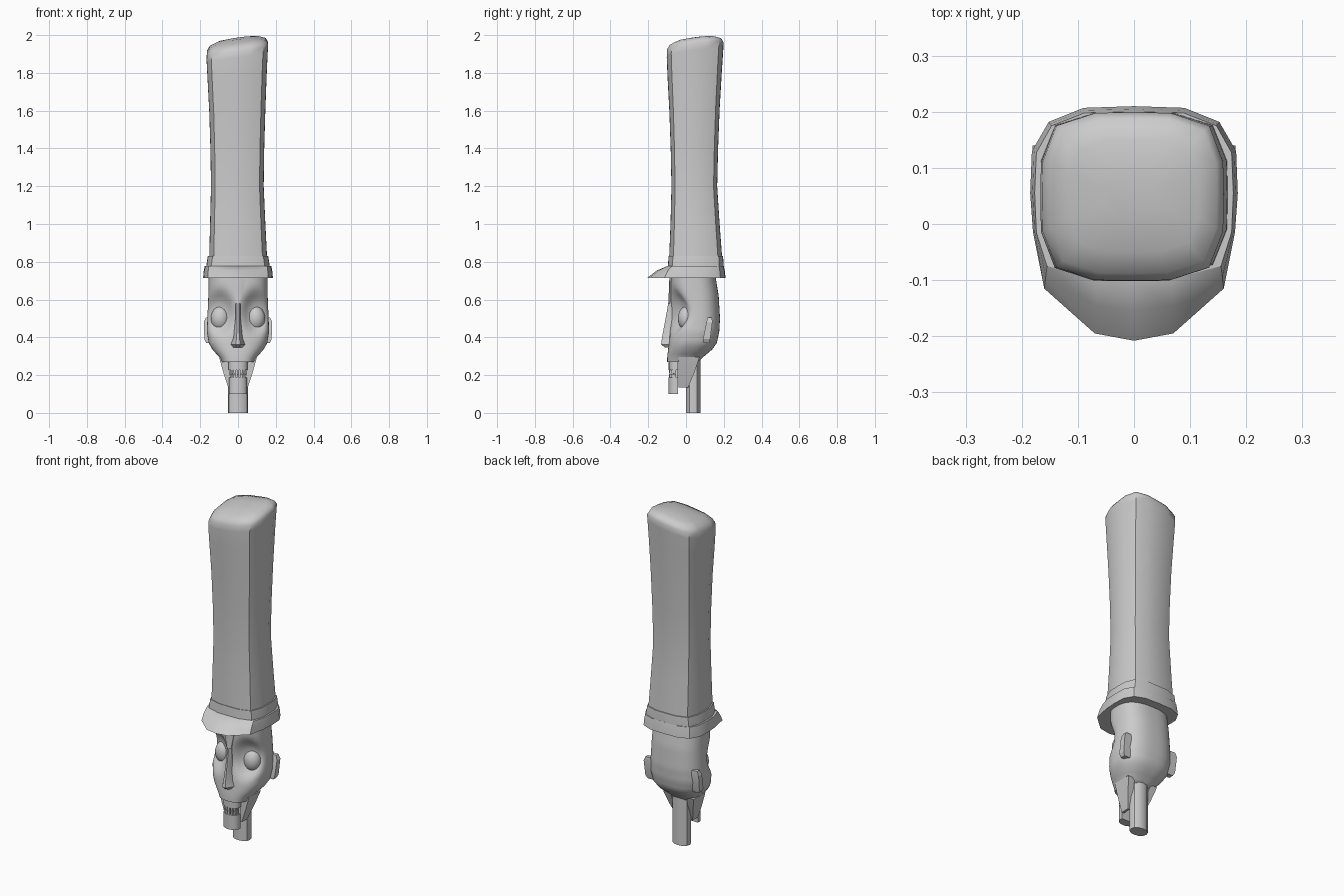
import bpy, bmesh, math

if "Cube" in bpy.data.objects:
    bpy.data.objects.remove(bpy.data.objects["Cube"])


def loft(name, rings, angle=35):
    """Skin a stack of equal-length point rings and cap both ends."""
    bm = bmesh.new()
    vs = [[bm.verts.new(p) for p in r] for r in rings]
    n = len(rings[0])
    for a, b in zip(vs, vs[1:]):
        for i in range(n):
            j = (i + 1) % n
            bm.faces.new((a[i], a[j], b[j], b[i]))
    bm.faces.new(vs[0])
    bm.faces.new(vs[-1])
    bmesh.ops.recalc_face_normals(bm, faces=bm.faces)
    me = bpy.data.meshes.new(name)
    bm.to_mesh(me)
    bm.free()
    ob = bpy.data.objects.new(name, me)
    bpy.context.collection.objects.link(ob)
    smooth(ob, angle)
    return ob


def smooth(ob, angle):
    bpy.ops.object.select_all(action='DESELECT')
    ob.select_set(True)
    bpy.context.view_layer.objects.active = ob
    bpy.ops.object.shade_smooth_by_angle(angle=math.radians(angle))


def squircle(x0, x1, y0, y1, z, n, e, tilt=(0, 0)):
    """Superellipse ring filling the given bounds, optionally tilted."""
    pts = []
    for i in range(n):
        a = 2 * math.pi * i / n
        c, s = math.cos(a), math.sin(a)
        k = (abs(c) ** e + abs(s) ** e) ** (-1 / e)
        x = (x0 + x1) / 2 + (x1 - x0) / 2 * c * k
        y = (y0 + y1) / 2 + (y1 - y0) / 2 * s * k
        pts.append((x, y, z + tilt[0] * x + tilt[1] * (y - 0.05)))
    return pts


def rect(x0, x1, y0, y1, z):
    return [(x0, y0, z), (x1, y0, z), (x1, y1, z), (x0, y1, z)]


# Tall crown with a slightly pinched waist and a slanted, domed top
crown = [(0.80, -.153, .155, -.09, .193, 0), (1.0, -.148, .145, -.082, .178, 0),
         (1.2, -.143, .136, -.077, .165, 0), (1.4, -.146, .139, -.081, .17, .2),
         (1.6, -.152, .145, -.088, .178, .4), (1.8, -.162, .153, -.098, .19, .8),
         (1.9, -.167, .158, -.102, .197, 1), (1.935, -.164, .16, -.101, .199, 1),
         (1.957, -.15, .148, -.088, .188, 1), (1.972, -.115, .115, -.05, .15, 1),
         (1.982, -.05, .05, .01, .09, 1)]
loft("hat_crown", [squircle(a, b, c, d, z, 16, 4, (.14 * t, .13 * t))
                   for z, a, b, c, d, t in crown], 50)

# Band around the foot of the crown
loft("hat_band", [squircle(-w, w, f, b, z, 16, 4) for z, w, f, b in
                  [(.76, .168, -.097, .2), (.79, .166, -.095, .199),
                   (.83, .16, -.092, .196)]])

# Brim with a visor at the front
half = [(0, .21), (.09, .207), (.152, .182), (.182, .13), (.185, .055),
        (.18, -.015), (.16, -.115), (.07, -.195)]
half_top = [(0, .2), (.088, .198), (.147, .175), (.174, .127), (.177, .055),
            (.174, -.015), (.155, -.075), (.068, -.098)]


def mirrored(h, front):
    return h + [(0, front)] + [(-x, y) for x, y in h[:0:-1]]


low, top = mirrored(half, -.208), mirrored(half_top, -.1)
loft("hat_brim", [[(x, y, .713) for x, y in low],
                  [((x + u) / 2, (y + v) / 2, .754) for (x, y), (u, v) in zip(low, top)],
                  [(x, y, .777) for x, y in top]], 30)

# Skull, with eye sockets pressed into the front
levels = [(.27, .085, -.1, .065), (.29, .095, -.1, .085), (.335, .135, -.095, .138),
          (.37, .155, -.09, .163), (.43, .165, -.085, .176), (.5, .162, -.08, .18),
          (.62, .157, -.082, .173), (.73, .155, -.078, .155)]
rings = []
for a, b in zip(levels, levels[1:]):
    steps = max(1, round((b[0] - a[0]) / .02))
    for k in range(steps):
        rings.append([p + (q - p) * k / steps for p, q in zip(a, b)])
rings.append(levels[-1])


def socket(p):
    x, y, z = p
    if y < .05:
        d = ((abs(x) - .095) / .065) ** 2 + ((z - .53) / .105) ** 2
        y = min(y + .055 * math.exp(-d * d), max(y, .045))
    return (x, y, z)


loft("skull", [[socket(p) for p in squircle(-w, w, f, b, z, 48, 2.6)]
               for z, w, f, b in rings], 50)

# Nose ridge running up into the brow
nose = [(.345, .028, -.11), (.362, .04, -.132), (.40, .024, -.127), (.5, .014, -.108),
        (.58, .014, -.094), (.66, .03, -.09), (.72, .036, -.088)]
loft("nose", [[(-w, -.03, z), (-w, -.085, z), (-w * .3, y, z), (w * .3, y, z),
               (w, -.085, z), (w, -.03, z)] for z, w, y in nose], 30)

for s, side in ((1, "right"), (-1, "left")):
    # Eyes
    bpy.ops.mesh.primitive_uv_sphere_add(segments=24, ring_count=12, radius=1,
                                         location=(s * .094, .004, .5))
    eye = bpy.context.object
    eye.name = "eye_" + side
    eye.scale = (.05, .047, .064)
    smooth(eye, 60)
    # Slanted ears
    loft("ear_" + side, [rect(s * .13, s * x, f, b, z) for z, x, f, b in
                         [(.37, .168, .092, .122), (.39, .178, .09, .128),
                          (.48, .181, .108, .14), (.505, .17, .115, .138)]], 20)
    # Tapered jaw struts
    loft("jaw_strut_" + side, [rect(s * .055, s * .1, -.04, .072, .295),
                               rect(s * .045, s * .078, -.04, .045, .215),
                               rect(s * .038, s * .052, -.04, .012, .135)], 20)


# Rounded mouth blocks: upper jaw and chin
def mouth_block(name, z0, z1, w, front):
    pts = [(w, -.043)]
    for i in range(9):
        a = math.pi * i / 8
        pts.append((w * math.cos(a), -.06 - (-.06 - front) * math.sin(a)))
    pts.append((-w, -.043))
    loft(name, [[(x, y, z) for x, y in pts] for z in (z0, z1)])


mouth_block("upper_jaw", .228, .29, .05, -.092)
mouth_block("chin", .1, .187, .048, -.093)
mouth_block("mouth_inside", .18, .235, .03, -.07)

# Two rows of teeth on an arc
for row, z in (("lower", .186), ("upper", .209)):
    for i in range(7):
        a = math.radians(-75 + 25 * i)
        x, y = .041 * math.sin(a), -.056 - .03 * math.cos(a)
        w = .0035 + .0022 * math.cos(a)
        loft(f"tooth_{row}_{i + 1}", [rect(x - w, x + w, y - .004, y + .01, z),
                                      rect(x - w, x + w, y - .004, y + .01, z + .021)], 20)

# Neck post
loft("neck", [squircle(-.052, .052, .0, .078, z, 12, 2.3) for z in (0, .34)])
